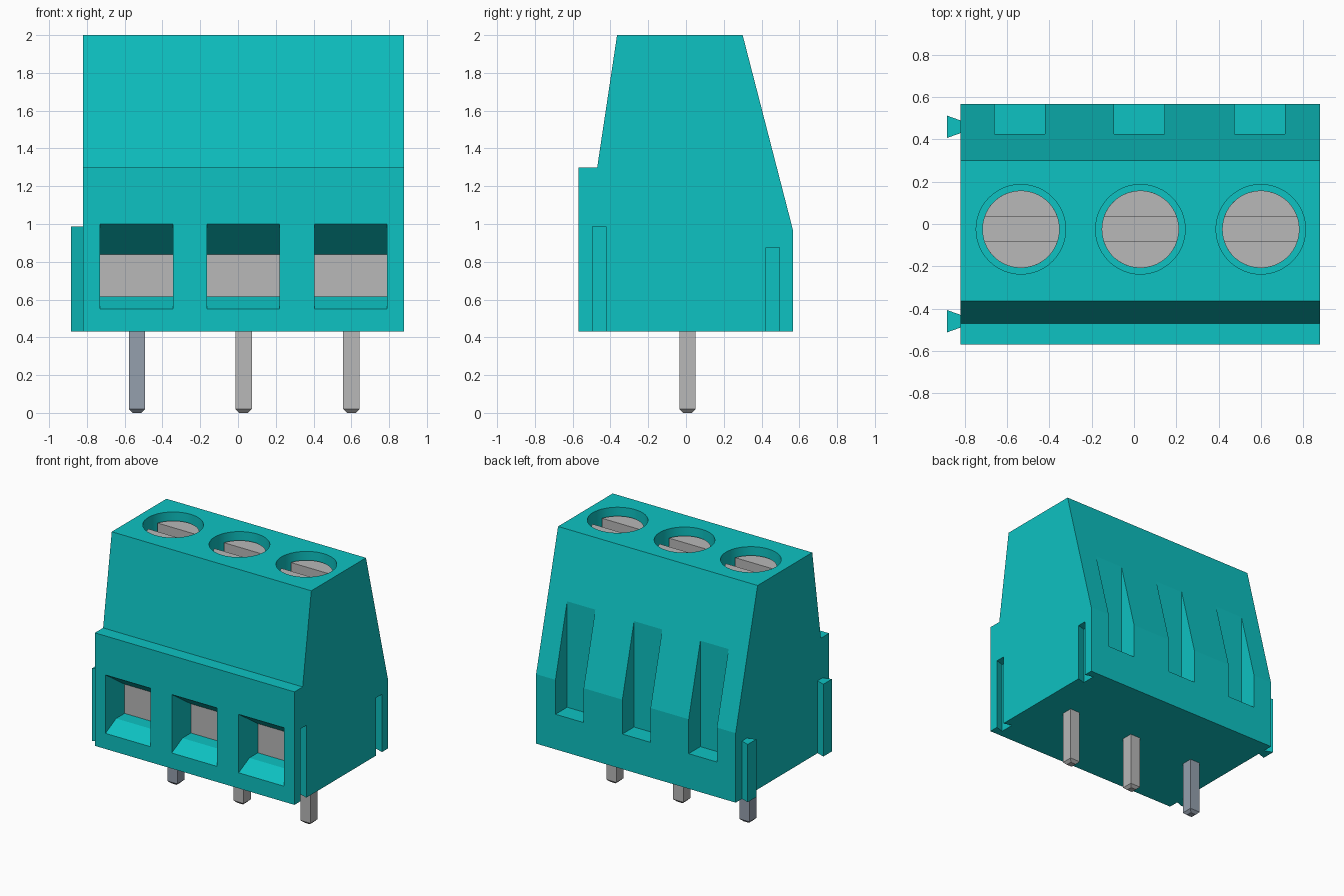
import bpy, bmesh, math
from mathutils import Vector

if "Cube" in bpy.data.objects:
    bpy.data.objects.remove(bpy.data.objects["Cube"], do_unlink=True)


def material(name, rgb):
    m = bpy.data.materials.new(name)
    m.use_nodes = True
    m.diffuse_color = (*rgb, 1)
    m.node_tree.nodes["Principled BSDF"].inputs["Base Color"].default_value = (*rgb, 1)
    return m


TEAL = material("teal plastic", (0.004, 0.54, 0.54))
METAL = material("grey metal", (0.48, 0.48, 0.48))
BLUE_METAL = material("blue grey metal", (0.30, 0.35, 0.42))


def prism(bm, pts, axis, a, b):
    """Extrude a 2D outline along an axis: x takes (y, z), z takes (x, y)."""
    def place(p, t):
        return Vector((t, *p)) if axis == "x" else Vector((*p, t))
    lo = [bm.verts.new(place(p, a)) for p in pts]
    hi = [bm.verts.new(place(p, b)) for p in pts]
    faces = [bm.faces.new(lo), bm.faces.new(hi)]
    for i in range(len(pts)):
        j = (i + 1) % len(pts)
        faces.append(bm.faces.new((lo[i], lo[j], hi[j], hi[i])))
    bmesh.ops.recalc_face_normals(bm, faces=faces)


def rect(x0, x1, y0, y1):
    return [(x0, y0), (x1, y0), (x1, y1), (x0, y1)]


def arc(cx, cy, r, a0, a1, n, closed=False):
    steps = n if closed else n - 1
    return [(cx + r * math.cos(a0 + (a1 - a0) * i / steps),
             cy + r * math.sin(a0 + (a1 - a0) * i / steps)) for i in range(n)]


def make(name, bm, mat):
    me = bpy.data.meshes.new(name)
    bm.to_mesh(me)
    bm.free()
    me.materials.append(mat)
    ob = bpy.data.objects.new(name, me)
    bpy.context.collection.objects.link(ob)
    return ob


def activate(ob):
    bpy.ops.object.select_all(action="DESELECT")
    ob.select_set(True)
    bpy.context.view_layer.objects.active = ob


WAYS = (-0.535, 0.03, 0.60)             # x of each contact
RAILS = ((-0.46, 0.987), (0.46, 0.875))  # y and top of each dovetail
LEFT, RIGHT, BASE = -0.82, 0.88, 0.43
SCREW_Y = -0.025
TAU = 2 * math.pi

# Housing: side profile extruded across the width
bm = bmesh.new()
prism(bm, [(-0.57, BASE), (0.567, BASE), (0.567, 0.965), (0.30, 2.0),
           (-0.365, 2.0), (-0.47, 1.3), (-0.57, 1.3)], "x", LEFT, RIGHT)
housing = make("housing", bm, TEAL)

# Cutter: wire entries, screw wells, back slots and dovetail grooves
bm = bmesh.new()
entry = [(-0.65, 0.55), (-0.57, 0.55), (-0.44, 0.615), (-0.33, 0.615),
         (-0.33, 0.835), (-0.57, 1.0), (-0.65, 1.0)]
for x in WAYS:
    prism(bm, entry, "x", x - 0.195, x + 0.19)
    prism(bm, arc(x, SCREW_Y, 0.212, 0, TAU, 48, True), "z", 1.86, 2.1)
    prism(bm, rect(x - 0.125, x + 0.115, 0.425, 0.7), "z", 0.70, 1.6)
for y, top in RAILS:
    prism(bm, [(RIGHT + 0.01, y - 0.03), (RIGHT + 0.01, y + 0.03), (RIGHT, y + 0.036),
               (RIGHT - 0.065, y + 0.055), (RIGHT - 0.065, y - 0.055),
               (RIGHT, y - 0.036)], "z", 0.3, top)
cutter = make("housing_cutter", bm, TEAL)
cutter.hide_render = True

cut = housing.modifiers.new("openings", "BOOLEAN")
cut.operation = "DIFFERENCE"
cut.solver = "EXACT"
cut.object = cutter
activate(housing)
bpy.ops.object.modifier_apply(modifier=cut.name)
bpy.data.objects.remove(cutter, do_unlink=True)
bpy.ops.object.shade_smooth_by_angle(angle=math.radians(12))

# Dovetail rails on the other end
for (y, top), name in zip(RAILS, ("front_rail", "back_rail")):
    bm = bmesh.new()
    prism(bm, [(LEFT + 0.005, y - 0.028), (LEFT + 0.005, y + 0.028),
               (LEFT - 0.065, y + 0.053), (LEFT - 0.065, y - 0.053)], "z", BASE, top)
    make(name, bm, TEAL)

for x, side in zip(WAYS, ("right", "middle", "left")):
    # Slotted screw: disc with two raised halves
    bm = bmesh.new()
    r, a = 0.183, math.asin(0.058 / 0.183)
    prism(bm, arc(x, SCREW_Y, r, 0, TAU, 48, True), "z", 1.80, 1.87)
    for start in (0, math.pi):
        prism(bm, arc(x, SCREW_Y, r, start + a, start + math.pi - a, 20), "z", 1.87, 1.945)
    activate(make(side + "_screw", bm, METAL))
    bpy.ops.object.shade_smooth_by_angle(angle=math.radians(30))

    # Clamp plate at the end of the wire entry
    bm = bmesh.new()
    prism(bm, rect(-0.337, -0.31, 0.605, 0.845), "x", x - 0.205, x + 0.20)
    make(side + "_clamp", bm, METAL)

    # Square pin with a chamfered tip
    bm = bmesh.new()
    prism(bm, rect(x - 0.043, x + 0.043, -0.035, 0.051), "z", 0.0, BASE + 0.02)
    tip = [v for v in bm.verts if v.co.z < 0.01]
    bmesh.ops.bevel(bm, geom=[e for e in bm.edges if all(v in tip for v in e.verts)],
                    offset=0.02, segments=1, affect="EDGES")
    make(side + "_pin", bm, BLUE_METAL if side == "right" else METAL)
